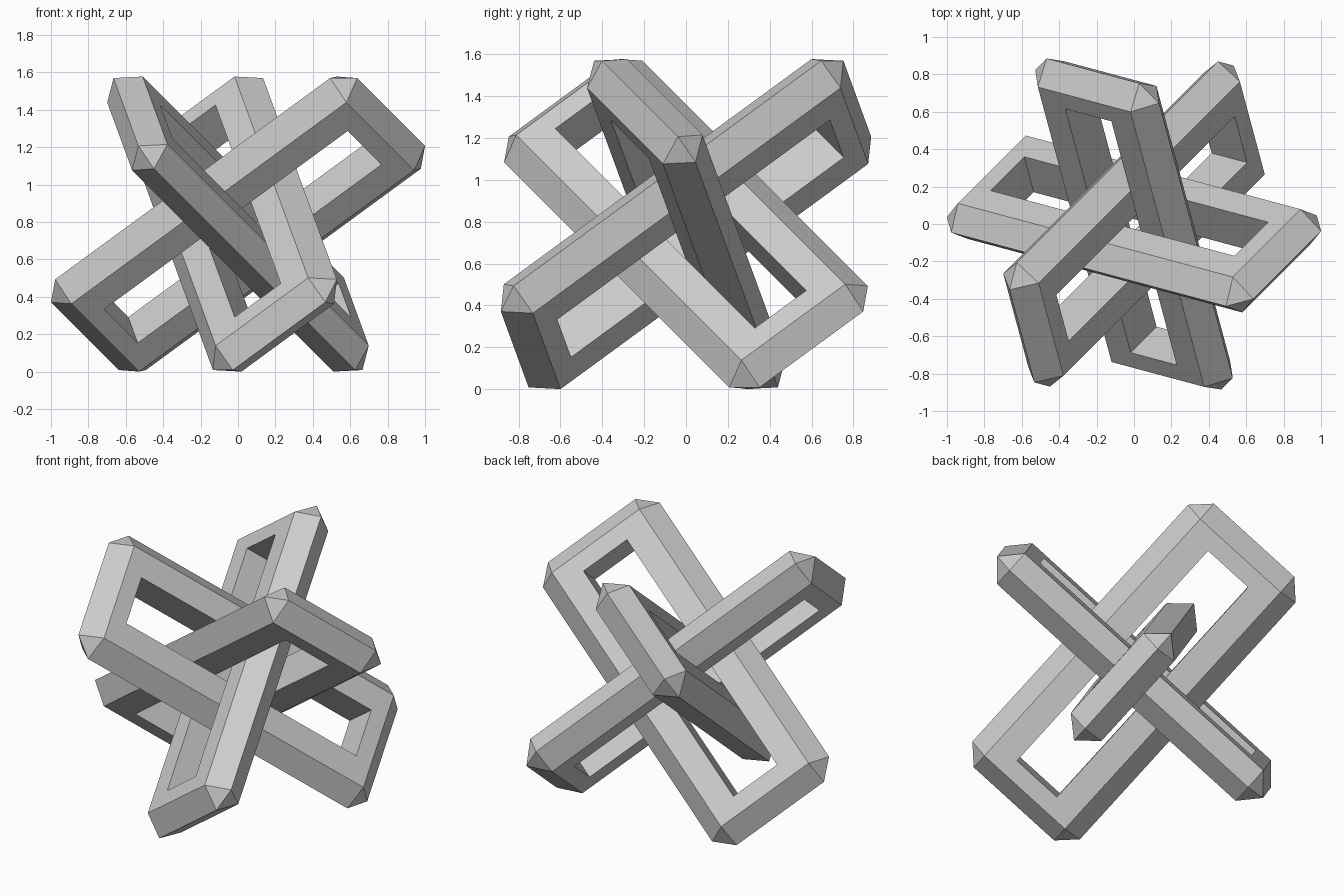
import bpy
import bmesh
from mathutils import Matrix, Vector

cube = bpy.data.objects.get("Cube")
if cube:
    bpy.data.objects.remove(cube, do_unlink=True)

# One matte grey for every ring
grey = bpy.data.materials.new("light_grey")
grey.use_nodes = True
grey.diffuse_color = (0.6, 0.6, 0.6, 1)
grey.node_tree.nodes["Principled BSDF"].inputs["Base Color"].default_value = grey.diffuse_color

# Half sizes of a ring: shoulders, hole, thickness and the outward ridge
SHORT, LONG = 0.314, 0.932
HOLE_SHORT, HOLE_LONG = 0.156, 0.826
HALF_THICK, RIDGE = 0.12, 0.106


def rectangular_ring(name, matrix):
    """Rectangular link with a flat inside, ridged outside and cut corners."""
    bm = bmesh.new()
    corners = []
    for sx, sy in ((1, 1), (-1, 1), (-1, -1), (1, -1)):
        def vert(x, y, z):
            return bm.verts.new((sx * x, sy * y, z))
        corners.append({
            "side": vert(SHORT + RIDGE, LONG, 0),
            "end": vert(SHORT, LONG + RIDGE, 0),
            "shoulder": [vert(SHORT, LONG, h) for h in (HALF_THICK, -HALF_THICK)],
            "hole": [vert(HOLE_SHORT, HOLE_LONG, h) for h in (HALF_THICK, -HALF_THICK)],
        })
    for k, a in enumerate(corners):
        b = corners[(k + 1) % 4]
        ridge = "side" if k % 2 else "end"
        for i in range(2):
            # Outer slope, flat face and cut corner, above and below the ridge
            bm.faces.new((a[ridge], b[ridge], b["shoulder"][i], a["shoulder"][i]))
            bm.faces.new((a["shoulder"][i], b["shoulder"][i], b["hole"][i], a["hole"][i]))
            bm.faces.new((a["side"], a["end"], a["shoulder"][i]))
        # Wall of the hole
        bm.faces.new((a["hole"][0], b["hole"][0], b["hole"][1], a["hole"][1]))
    bmesh.ops.transform(bm, matrix=matrix, verts=bm.verts)
    bmesh.ops.recalc_face_normals(bm, faces=bm.faces)
    mesh = bpy.data.meshes.new(name)
    bm.to_mesh(mesh)
    bm.free()
    mesh.materials.append(grey)
    ring = bpy.data.objects.new(name, mesh)
    bpy.context.collection.objects.link(ring)
    return ring


# Three interlocked rings at right angles, standing on their shared diagonal
up = Vector((0, 0, 1))
diagonal = Vector((1, 1, 1))
tilt = diagonal.rotation_difference(up).to_matrix().to_4x4()
height = (SHORT + LONG + HALF_THICK) / diagonal.length
stand = Matrix.Translation(up * height) @ tilt
for turn, name in enumerate(("back_ring", "left_ring", "right_ring")):
    spin = Matrix.Rotation(turn * 2.0943951, 4, diagonal)
    rectangular_ring(name, stand @ spin)
